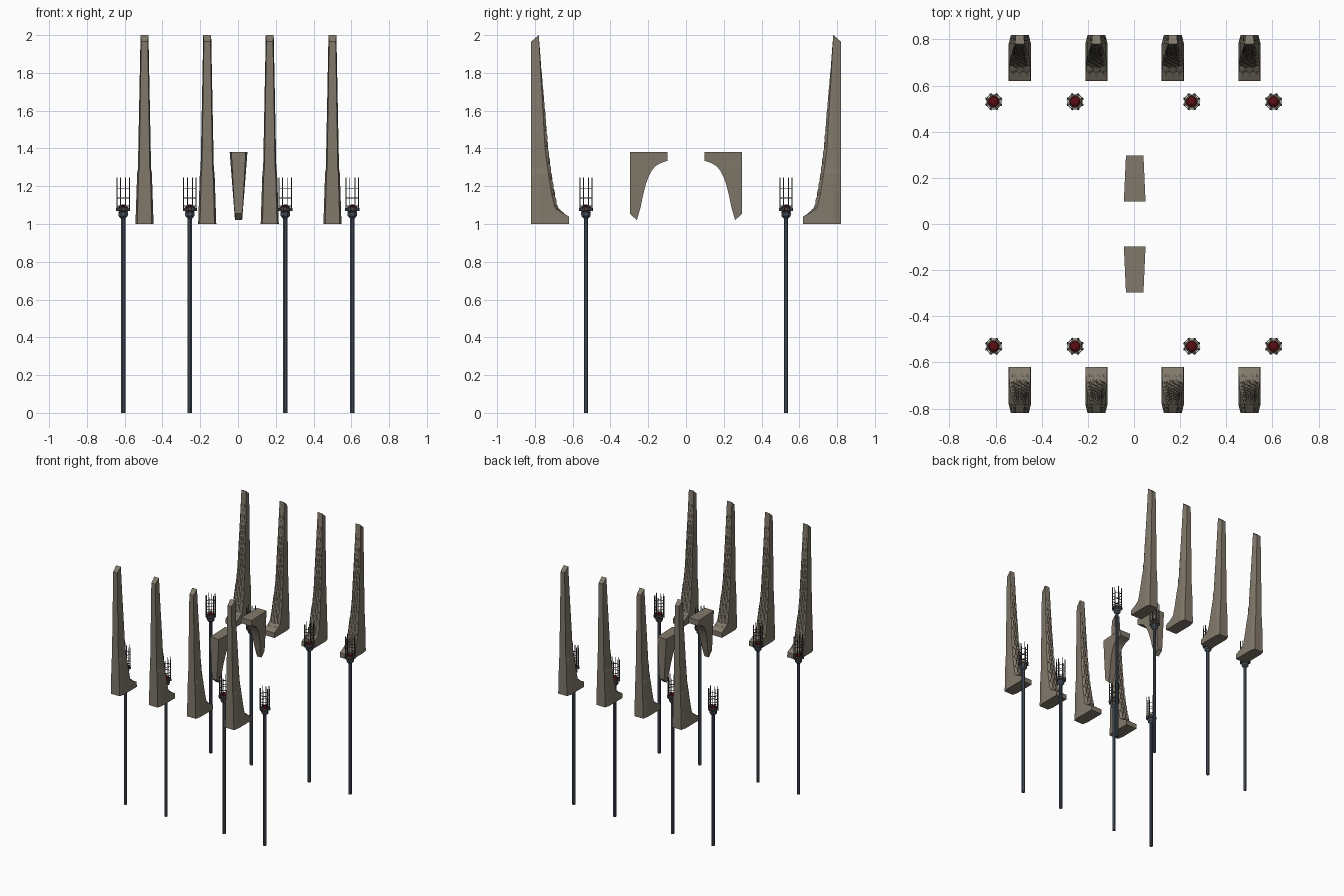
import bpy, bmesh, math
from mathutils import Vector

if "Cube" in bpy.data.objects:
    bpy.data.objects.remove(bpy.data.objects["Cube"])


def material(name, rgb):
    m = bpy.data.materials.new(name)
    m.diffuse_color = (*rgb, 1)
    m.use_nodes = True
    m.node_tree.nodes["Principled BSDF"].inputs["Base Color"].default_value = m.diffuse_color
    return m


STONE = material("weathered stone", (0.22, 0.19, 0.147))
STEEL = material("dark blue steel", (0.07, 0.09, 0.118))
IRON = material("black iron", (0.075, 0.073, 0.07))
RUST = material("rusty iron", (0.11, 0.072, 0.05))
EMBER = material("red ember", (0.1, 0.004, 0.007))


def finish(name, bm, mat, loc=(0, 0, 0)):
    bmesh.ops.recalc_face_normals(bm, faces=bm.faces)
    me = bpy.data.meshes.new(name)
    bm.to_mesh(me)
    bm.free()
    me.materials.append(mat)
    ob = bpy.data.objects.new(name, me)
    ob.location = loc
    bpy.context.collection.objects.link(ob)
    return ob


def copy(ob, loc, flip=False):
    c = ob.copy()
    c.location = loc
    if flip:
        c.rotation_euler.z = math.pi
    bpy.context.collection.objects.link(c)
    return c


def loft(bm, rings):
    """Skin a stack of closed rings and cap both ends."""
    loops = [[bm.verts.new(p) for p in r] for r in rings]
    for a, b in zip(loops, loops[1:]):
        for i in range(len(a)):
            j = (i + 1) % len(a)
            bm.faces.new((a[i], a[j], b[j], b[i]))
    bm.faces.new(loops[0][::-1])
    bm.faces.new(loops[-1])


def lerp_table(table, t):
    for (t0, v0), (t1, v1) in zip(table, table[1:]):
        if t <= t1:
            return v0 + (v1 - v0) * (t - t0) / (t1 - t0)
    return table[-1][1]


def resample(path, n):
    pts = [Vector(p) for p in path]
    lens = [0]
    for a, b in zip(pts, pts[1:]):
        lens.append(lens[-1] + (b - a).length)
    table = list(zip(lens, pts))
    return [(lens[-1] * i / n, lerp_table(table, lens[-1] * i / n)) for i in range(n + 1)]


# Tapered pillar with a scaly carved inner face (inner face looks toward +y)
INNER = [(-0.62, 1.0), (-0.62, 1.04), (-0.66, 1.06), (-0.695, 1.085), (-0.71, 1.15),
         (-0.727, 1.25), (-0.747, 1.4), (-0.758, 1.6), (-0.77, 1.8), (-0.78, 2.0)]
WIDTH = [(1.0, 0.048), (1.27, 0.039), (1.29, 0.035), (2.0, 0.021)]
COLS, ROW = 12, 0.085


def pillar_rings():
    rings = []
    for s, p in resample(INNER, 110):
        y, z = p
        w = lerp_table(WIDTH, z)
        fade = min(1, max(0, (z - 1.045) / 0.03)) * min(1, max(0.0, (2.0 - z) / 0.6))
        zo, zm = min(z, 1.965), min(z, 1.995)
        ring = [(w, -0.782, zm), (w * 0.8, -0.82, zo),
                (-w * 0.8, -0.82, zo), (-w, -0.782, zm)]
        for c in range(COLS + 1):
            u = c / COLS * 2 - 1
            a, b = math.pi * s / ROW, 1.5 * math.pi * u
            # staggered rounded scales, fading to a plain rim at the sides
            scale = max(abs(math.cos(a) * math.cos(b)), abs(math.sin(a) * math.sin(b))) ** 0.6
            scale *= min(1, (1 - abs(u)) * 3)
            ring.append((u * w, y + 0.0005 + 0.018 * fade * scale, z))
        rings.append(ring)
    return rings


bm = bmesh.new()
loft(bm, pillar_rings())
pillar = finish("stone_pillar", bm, STONE, (-0.495, 0, 0))
for x in (-0.495, -0.163, 0.168, 0.5):
    if x != -0.495:
        copy(pillar, (x, 0, 0))
    copy(pillar, (x, 0, 0), True)

# Curved stone bracket
CURVE = [(-0.26, 1.02), (-0.24, 1.09), (-0.228, 1.15), (-0.213, 1.21), (-0.198, 1.25),
         (-0.18, 1.285), (-0.16, 1.307), (-0.135, 1.322), (-0.098, 1.335), (-0.098, 1.38)]
bm = bmesh.new()
rings = []
for y, z in CURVE:
    k = (z - 1.02) / 0.36
    wi, wo = 0.019 + 0.028 * k, 0.019 + 0.019 * k
    zo = max(z, 1.055 + 0.02 * k)
    rings.append([(wo, -0.297, zo), (-wo, -0.297, zo), (-wi, y, z), (wi, y, z)])
loft(bm, rings)
bracket = finish("stone_bracket", bm, STONE, (0.003, 0, 0))
copy(bracket, (0.003, 0, 0), True)


# Torch parts
def turned(bm, profile, n=8):
    loft(bm, [[(r * math.cos(math.tau * (i + .5) / n), r * math.sin(math.tau * (i + .5) / n), z)
               for i in range(n)] for r, z in profile])


def box(bm, centre, size, angle=0):
    vs = bmesh.ops.create_cube(bm, size=1)["verts"]
    bmesh.ops.scale(bm, vec=size, verts=vs)
    bmesh.ops.translate(bm, vec=centre, verts=vs)
    if angle:
        for v in vs:
            x, y = v.co.x, v.co.y
            v.co.x = x * math.cos(angle) - y * math.sin(angle)
            v.co.y = x * math.sin(angle) + y * math.cos(angle)


parts = []
bm = bmesh.new()
turned(bm, [(0.0122, 0), (0.0122, 1.04)])
parts.append(finish("torch_pole", bm, STEEL))

bm = bmesh.new()
turned(bm, [(0.014, 1.03), (0.026, 1.042), (0.028, 1.06), (0.024, 1.065)])
parts.append(finish("torch_collar", bm, STEEL))

bm = bmesh.new()
turned(bm, [(0.022, 1.062), (0.031, 1.072), (0.031, 1.088), (0.024, 1.09)])
parts.append(finish("torch_bowl", bm, RUST))

bm = bmesh.new()
turned(bm, [(0.024, 1.088), (0.021, 1.097), (0.01, 1.102)])
parts.append(finish("torch_embers", bm, EMBER))

# Small feet that hold the cage rods around the bowl
bm = bmesh.new()
for i in range(8):
    box(bm, (0.034, 0, 1.077), (0.009, 0.01, 0.018), math.tau * (i + .5) / 8)
parts.append(finish("torch_cage_feet", bm, STEEL))

# Cage of eight upright rods and three hoops
bm = bmesh.new()
R = 0.035
for i in range(8):
    a = math.tau * (i + .5) / 8
    top = 1.245 if i % 2 else 1.235
    box(bm, (R, 0, (1.07 + top) / 2), (0.004, 0.004, top - 1.07), a)
    for z in (1.095, 1.138, 1.187):
        box(bm, (R * math.cos(math.pi / 8), 0, z),
            (0.003, 2 * R * math.sin(math.pi / 8), 0.004), math.tau * i / 8)
parts.append(finish("torch_cage", bm, IRON))

for x in (-0.608, -0.255, 0.25, 0.605):
    for y in (-0.53, 0.53):
        for ob in parts:
            copy(ob, (x, y, 0))
for ob in parts:
    bpy.data.objects.remove(ob)
